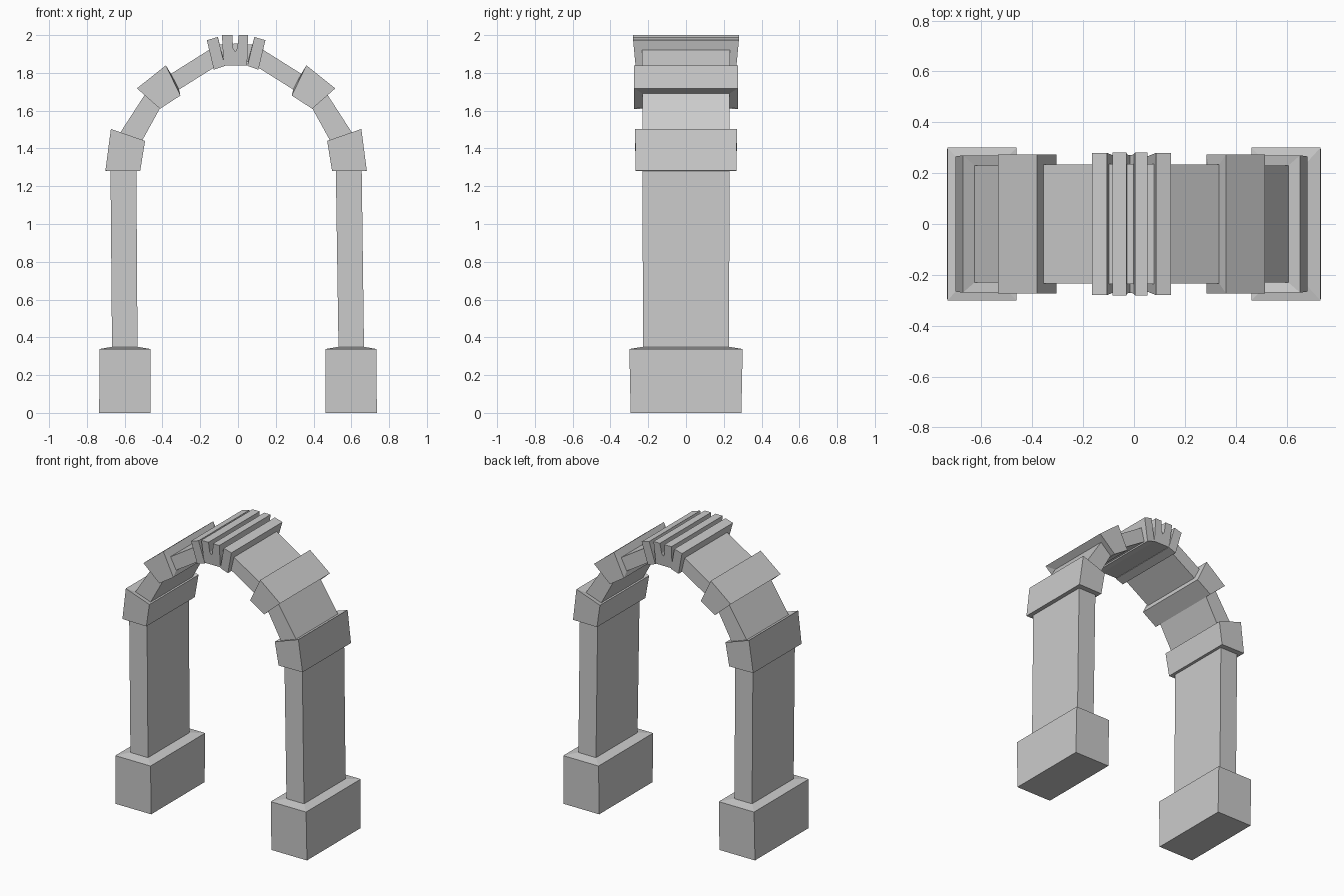
import bpy

if "Cube" in bpy.data.objects:
    bpy.data.objects.remove(bpy.data.objects["Cube"])

ARCH_X = -0.01  # the arch ring sits slightly left of the pedestals


def make_object(name, verts, faces):
    mesh = bpy.data.meshes.new(name)
    mesh.from_pydata(verts, [], faces)
    mesh.update()
    obj = bpy.data.objects.new(name, mesh)
    bpy.context.collection.objects.link(obj)
    return obj


def loft(name, rings, side, cap_start):
    """Join four-cornered sections: (outer x, z, inner x, z, outer half depth, inner half depth)."""
    verts, faces = [], []
    for xo, zo, xi, zi, do, di in rings:
        shift = ARCH_X if zo > 0.5 else 0
        xo, xi = side * xo + shift, side * xi + shift
        verts += [(xo, -do, zo), (xi, -di, zi), (xi, di, zi), (xo, do, zo)]
    for r in range(len(rings) - 1):
        a, b = 4 * r, 4 * r + 4
        for i in range(4):
            j = (i + 1) % 4
            faces.append((a + i, b + i, b + j, a + j))
    if cap_start:
        faces.append((0, 1, 2, 3))
    if side < 0:
        faces = [f[::-1] for f in faces]
    return make_object(name, verts, faces)


# Sections of one half, from the ground up; each part continues from the last
HALF = [
    ("pedestal", [(.735, 0, .462, 0, .293, .293),
                  (.733, .338, .462, .338, .30, .30),
                  (.667, .35, .532, .35, .228, .228)]),
    ("pier", [(.665, 1.28, .528, 1.28, .23, .23)]),
    ("springer", [(.692, 1.282, .508, 1.28, .266, .266),
                  (.663, 1.503, .482, 1.44, .27, .27),
                  (.617, 1.478, .50, 1.437, .23, .23)]),
    ("lower_voussoir", [(.48, 1.69, .40, 1.618, .23, .23)]),
    ("haunch_block", [(.525, 1.718, .403, 1.61, .274, .274),
                      (.372, 1.84, .295, 1.68, .274, .274),
                      (.345, 1.795, .302, 1.712, .233, .233)]),
    ("upper_voussoir", [(.143, 1.922, .12, 1.826, .233, .233)]),
    ("wedge_stone", [(.155, 1.973, .118, 1.817, .28, .265),
                     (.097, 1.99, .06, 1.837, .28, .265),
                     (.088, 1.95, .062, 1.858, .236, .236)]),
    ("crown_core", [(0, 1.955, 0, 1.86, .236, .236)]),
]
for label, side in (("left", -1), ("right", 1)):
    last = []
    for part, rings in HALF:
        loft(f"{part}_{label}", last + rings, side, cap_start=not last)
        last = [rings[-1]]

# Keystone: notched profile, flaring towards the top
profile = [(-.076, 1.84), (.048, 1.84), (.053, 2.0), (.004, 2.0),
           (-.004, 1.93), (-.015, 1.912), (-.026, 1.93), (-.03, 2.0), (-.085, 2.0)]
n = len(profile)
verts = [(x, s * (.262 + .12 * (z - 1.84)), z) for s in (-1, 1) for x, z in profile]
faces = [tuple(range(n)), tuple(reversed(range(n, 2 * n)))]
faces += [(i, i + n, (i + 1) % n + n, (i + 1) % n) for i in range(n)]
make_object("keystone", verts, faces)
